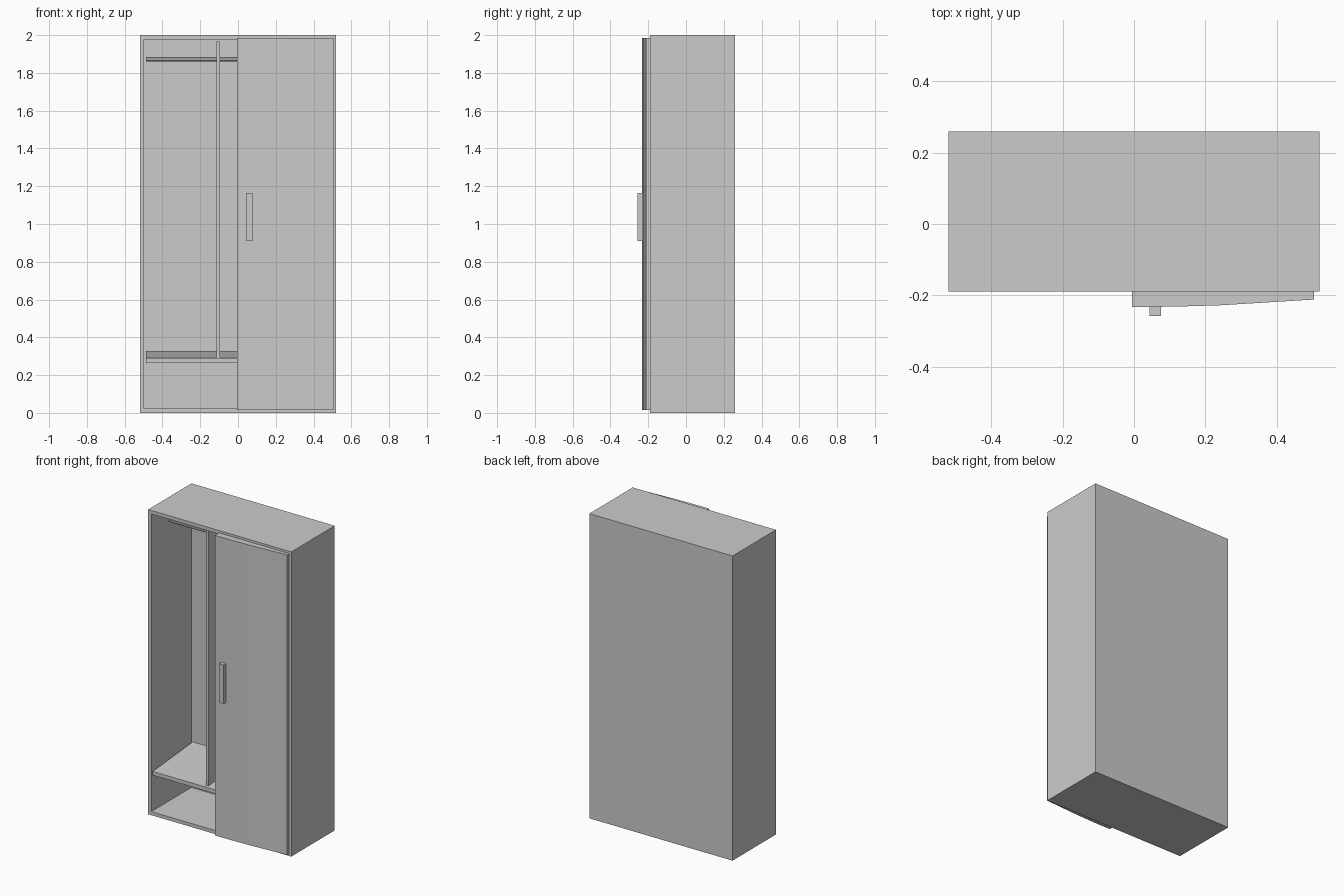
import bpy, bmesh, math

if "Cube" in bpy.data.objects:
    bpy.data.objects.remove(bpy.data.objects["Cube"])

W, FRONT, BACK, H, T = 0.52, -0.19, 0.26, 2.0, 0.033
INNER_BACK = 0.225


def finish(name, bm):
    bmesh.ops.recalc_face_normals(bm, faces=bm.faces)
    mesh = bpy.data.meshes.new(name)
    bm.to_mesh(mesh)
    bm.free()
    ob = bpy.data.objects.new(name, mesh)
    bpy.context.collection.objects.link(ob)
    return ob


def prism(name, profile, axis, lo, hi):
    """Extrude a closed 2D profile along x (y,z points) or z (x,y points)."""
    bm = bmesh.new()
    place = (lambda a, b: (lo, a, b)) if axis == 'X' else (lambda a, b: (a, b, lo))
    face = bm.faces.new([bm.verts.new(place(a, b)) for a, b in profile])
    ext = bmesh.ops.extrude_face_region(bm, geom=[face])
    d = hi - lo
    bmesh.ops.translate(bm, verts=[v for v in ext['geom'] if isinstance(v, bmesh.types.BMVert)],
                        vec=(d, 0, 0) if axis == 'X' else (0, 0, d))
    return finish(name, bm)


def box(name, x, y, z):
    return prism(name, [(x[0], y[0]), (x[1], y[0]), (x[1], y[1]), (x[0], y[1])], 'Z', *z)


# Carcass: one box whose front is inset and pushed in to form the open interior
bm = bmesh.new()
bmesh.ops.create_cube(bm, size=1)
for v in bm.verts:
    v.co = (v.co.x * 2 * W, FRONT if v.co.y < 0 else BACK, (v.co.z + 0.5) * H)
bm.normal_update()
front = min(bm.faces, key=lambda f: f.calc_center_median().y)
bmesh.ops.inset_region(bm, faces=[front], thickness=T)
ext = bmesh.ops.extrude_discrete_faces(bm, faces=[front])
for v in ext['faces'][0].verts:
    v.co.y = INNER_BACK
finish("carcass", bm)

# Lower shelf, rising slightly towards the back
prism("lower_shelf", [(FRONT, 0.265), (FRONT, 0.29), (INNER_BACK, 0.325), (INNER_BACK, 0.30)],
      'X', -W + T, W - T)

# Upright divider, set back a little from the front and following the shelf slope
prism("divider", [(-0.17, 0.28), (INNER_BACK, 0.315), (INNER_BACK, H - T), (-0.17, H - T)],
      'X', -0.115, -0.095)

# Hanging rail
n, r = 8, 0.013
ring = [(-0.01 + r * math.cos((i + 0.5) * math.tau / n), 1.873 + r * math.sin((i + 0.5) * math.tau / n))
        for i in range(n)]
prism("hanging_rail", ring, 'X', -W + T, W - T)

# Right door with a gently bowed front
prism("right_door", [(-0.005, FRONT), (-0.005, -0.233), (0.115, -0.232), (0.245, -0.228),
                     (0.505, -0.212), (0.505, FRONT)], 'Z', 0.015, 1.985)

# Door handle
box("door_handle", (0.043, 0.076), (-0.258, -0.23), (0.91, 1.165))
